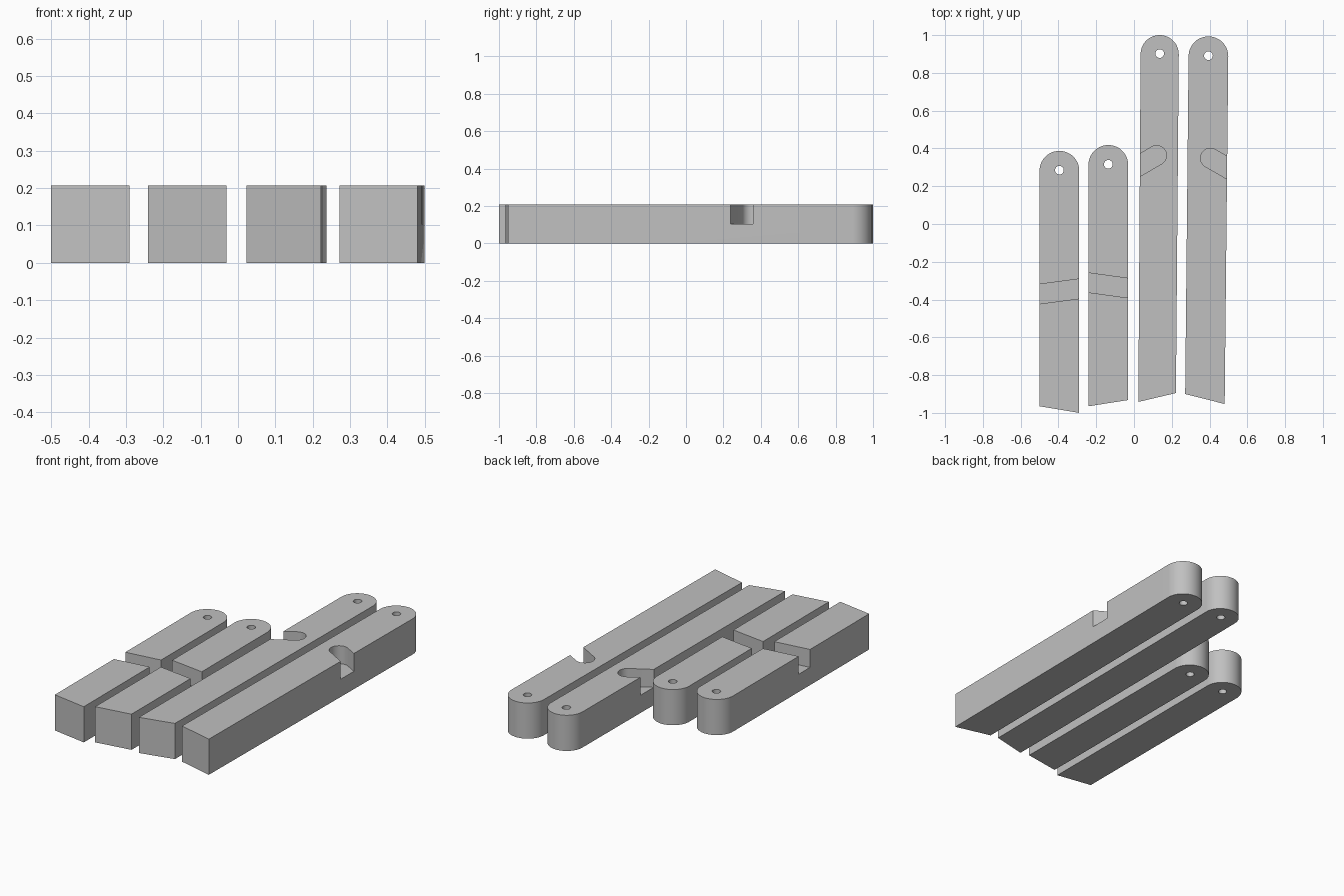
import bpy, bmesh
from math import sin, cos, pi, radians

cube = bpy.data.objects.get("Cube")
if cube:
    bpy.data.objects.remove(cube, do_unlink=True)

HEIGHT = 0.207
NOTCH_Z = 0.103
HOLE_R = 0.023
SLOT_R = 0.052

grey = bpy.data.materials.new("plain grey")
grey.use_nodes = True
grey.diffuse_color = (0.53, 0.53, 0.53, 1)
grey.node_tree.nodes["Principled BSDF"].inputs["Base Color"].default_value = (0.53, 0.53, 0.53, 1)


def arc(cx, cy, r, start, sweep, steps):
    return [(cx + r * cos(start + sweep * i / steps),
             cy + r * sin(start + sweep * i / steps)) for i in range(steps + 1)]


def prism(name, outline, z0, z1):
    """Extrude a flat counter-clockwise outline between two heights."""
    bm = bmesh.new()
    face = bm.faces.new([bm.verts.new((x, y, z0)) for x, y in outline])
    grown = bmesh.ops.extrude_face_region(bm, geom=[face])["geom"]
    for v in grown:
        if isinstance(v, bmesh.types.BMVert):
            v.co.z = z1
    bmesh.ops.recalc_face_normals(bm, faces=bm.faces)
    mesh = bpy.data.meshes.new(name)
    bm.to_mesh(mesh)
    bm.free()
    mesh.materials.append(grey)
    obj = bpy.data.objects.new(name, mesh)
    bpy.context.collection.objects.link(obj)
    return obj


def activate(obj):
    bpy.ops.object.select_all(action="DESELECT")
    obj.select_set(True)
    bpy.context.view_layer.objects.active = obj


def cut(obj, cutter):
    cutter.hide_render = True
    mod = obj.modifiers.new("cut", "BOOLEAN")
    mod.operation = "DIFFERENCE"
    mod.solver = "EXACT"
    mod.object = cutter
    activate(obj)
    bpy.ops.object.modifier_apply(modifier=mod.name)
    bpy.data.objects.remove(cutter, do_unlink=True)


def bar(name, foot_left, foot_right, cx, cy, r, notch):
    """Round-ended bar with a slanted foot, a pin hole and a half-depth notch."""
    tilt = (foot_left[0] - (cx - r)) / (cy - foot_left[1])
    outline = [foot_left, foot_right] + arc(cx, cy, r, tilt, pi, 40)
    obj = prism(name, outline, 0, HEIGHT)
    cut(obj, prism("hole_cutter", arc(cx, cy + 0.003, HOLE_R, 0, 2 * pi, 24)[:-1], -0.1, 0.4))
    cut(obj, prism("notch_cutter", notch, NOTCH_Z, 0.4))
    activate(obj)
    bpy.ops.object.shade_smooth_by_angle(angle=radians(30))


def cross_notch(x0, x1, y0, y1, width):
    """Slanted channel running right across a bar."""
    over = 0.02
    dy = (y1 - y0) / (x1 - x0) * over
    return [(x0 - over, y0 - dy), (x1 + over, y1 + dy),
            (x1 + over, y1 + dy + width), (x0 - over, y0 - dy + width)]


def slot_notch(cx, cy, heading):
    """Round-ended slot that runs out through one side of a bar."""
    a = radians(heading)
    ox, oy = cx + 0.25 * cos(a), cy + 0.25 * sin(a)
    side = (-sin(a) * SLOT_R, cos(a) * SLOT_R)
    return (arc(cx, cy, SLOT_R, a + pi / 2, pi, 24)
            + [(ox - side[0], oy - side[1]), (ox + side[0], oy + side[1])])


# Short bars with channels right across
bar("short_bar_outer", (-0.5, -0.965), (-0.29, -1.0), -0.395, 0.282, 0.105,
    cross_notch(-0.5, -0.29, -0.423, -0.395, 0.104))
bar("short_bar_inner", (-0.241, -0.965), (-0.031, -0.932), -0.136, 0.313, 0.105,
    cross_notch(-0.241, -0.031, -0.362, -0.391, 0.103))

# Long bars with slots open to one side
bar("long_bar_inner", (0.023, -0.942), (0.222, -0.895), 0.136, 0.899, 0.101,
    slot_notch(0.12, 0.363, 210))
bar("long_bar_outer", (0.271, -0.9), (0.48, -0.953), 0.394, 0.888, 0.105,
    slot_notch(0.404, 0.349, -30))
